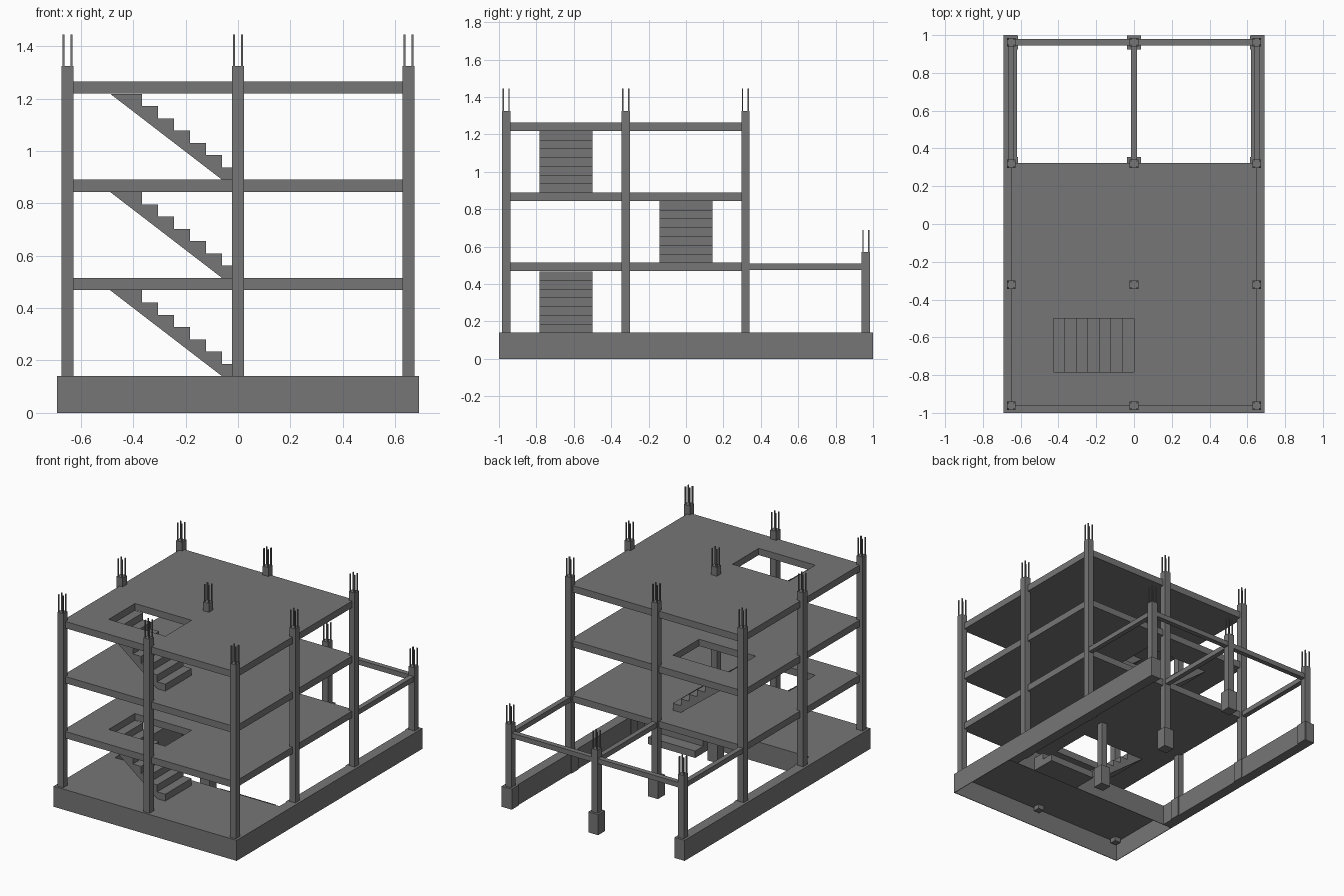
import bpy, bmesh

if "Cube" in bpy.data.objects:
    bpy.data.objects.remove(bpy.data.objects["Cube"])

COL_X = (-0.651, 0.0, 0.651)
COL_Y = (-0.962, -0.322, 0.318)
BACK_Y = 0.962
FLOOR = 0.14
STOREY = 0.375
SLAB_END = -0.44

concrete = bpy.data.materials.new("dark_concrete")
concrete.diffuse_color = (0.18, 0.18, 0.18, 1)
concrete.use_nodes = True
concrete.node_tree.nodes["Principled BSDF"].inputs["Base Color"].default_value = concrete.diffuse_color


def make_object(name, bm):
    bmesh.ops.recalc_face_normals(bm, faces=bm.faces)
    mesh = bpy.data.meshes.new(name)
    bm.to_mesh(mesh)
    bm.free()
    mesh.materials.append(concrete)
    obj = bpy.data.objects.new(name, mesh)
    bpy.context.collection.objects.link(obj)
    return obj


def add_box(bm, x0, x1, y0, y1, z0, z1):
    vs = bmesh.ops.create_cube(bm, size=1)["verts"]
    for v in vs:
        v.co.x = x1 if v.co.x > 0 else x0
        v.co.y = y1 if v.co.y > 0 else y0
        v.co.z = z1 if v.co.z > 0 else z0


def box(name, *bounds):
    bm = bmesh.new()
    add_box(bm, *bounds)
    return make_object(name, bm)


def holed_slab(name, outer, hole, z0, z1):
    """Flat slab with one rectangular opening; rects are x0, x1, y0, y1."""
    bm = bmesh.new()

    def ring(r, z):
        x0, x1, y0, y1 = r
        return [bm.verts.new((x, y, z)) for x, y in
                ((x0, y0), (x1, y0), (x1, y1), (x0, y1))]

    loops = [ring(outer, z0), ring(outer, z1), ring(hole, z1), ring(hole, z0)]
    for a, b in zip(loops, loops[1:] + loops[:1]):
        for i in range(4):
            j = (i + 1) % 4
            bm.faces.new((a[i], a[j], b[j], b[i]))
    return make_object(name, bm)


def stair(name, y0, y1, base):
    """Seven treads climbing toward -x, with a sloped underside."""
    run, rise = 0.061, STOREY / 8
    pts = [(0.0, base)]
    for k in range(7):
        z = base + rise * (k + 1)
        pts += [(-run * k, z), (-run * (k + 1), z)]
    pts += [(-run * 8, base + rise * 7), (-run, base)]
    bm = bmesh.new()
    face = bm.faces.new([bm.verts.new((x, y0, z)) for x, z in pts])
    ext = bmesh.ops.extrude_face_region(bm, geom=[face])["geom"]
    moved = [g for g in ext if isinstance(g, bmesh.types.BMVert)]
    bmesh.ops.translate(bm, verts=moved, vec=(0, y1 - y0, 0))
    # close the starting side if the extrusion removed it
    if not any(abs(f.normal.y) > 0.9 and f.calc_center_median().y < y0 + 1e-4
               for f in bm.faces):
        bmesh.ops.holes_fill(bm, edges=bm.edges)
    return make_object(name, bm)


def column(x, y, top):
    h = 0.0225
    box("column", x - h, x + h, y - h, y + h, 0.105, top)
    # four reinforcing bars sticking out of the top
    bm = bmesh.new()
    for sx in (-1, 1):
        for sy in (-1, 1):
            cx, cy, r = x + sx * 0.0155, y + sy * 0.0155, 0.0035
            add_box(bm, cx - r, cx + r, cy - r, cy + r, top - 0.01, top + 0.12)
    make_object("rebar", bm)
    # footing block under the columns behind the ground slab
    if y > SLAB_END:
        p = 0.037
        box("footing", x - p, x + p, y - p, y + p, 0, FLOOR)


# foundation: side walls behind, hollow plinth with open underside in front
for s in (-1, 1):
    xs = sorted((s * 0.62, s * 0.69))
    box("foundation_wall", *xs, SLAB_END, 1, 0, FLOOR)
    xs = sorted((s * 0.686, s * 0.69))
    box("plinth_side", *xs, -1, SLAB_END, 0, FLOOR)
for y in (-1, SLAB_END - 0.004):
    box("plinth_face", -0.69, 0.69, y, y + 0.004, 0, FLOOR)
box("ground_slab", -0.69, 0.69, -1, SLAB_END, FLOOR - 0.004, FLOOR)

# low steps leading up to the ground slab from behind
for k in range(2):
    y = SLAB_END + 0.085 * k
    box("low_step", 0.12, 0.475, y, y + 0.085, 0, 0.047 * (2 - k))

# tall columns of the building and short columns at the back
for x in COL_X:
    for y in COL_Y:
        column(x, y, 1.325)
    column(x, BACK_Y, 0.57)

# floor slabs with stair openings, and the stairs beneath them
for i in range(3):
    y0, y1 = (-0.142, 0.142) if i == 1 else (-0.783, -0.5)
    top = FLOOR + STOREY * (i + 1)
    holed_slab("floor_slab", (-0.651, 0.651, -0.962, 0.322),
               (-0.427, 0.0, y0, y1), top - 0.046, top)
    stair("stair", y0, y1, FLOOR + STOREY * i)

# beams around the open back bay
for x in COL_X:
    box("side_beam", x - 0.017, x + 0.017, 0.32, BACK_Y, 0.476, 0.51)
box("back_beam", -0.651, 0.651, BACK_Y - 0.017, BACK_Y + 0.017, 0.476, 0.51)
